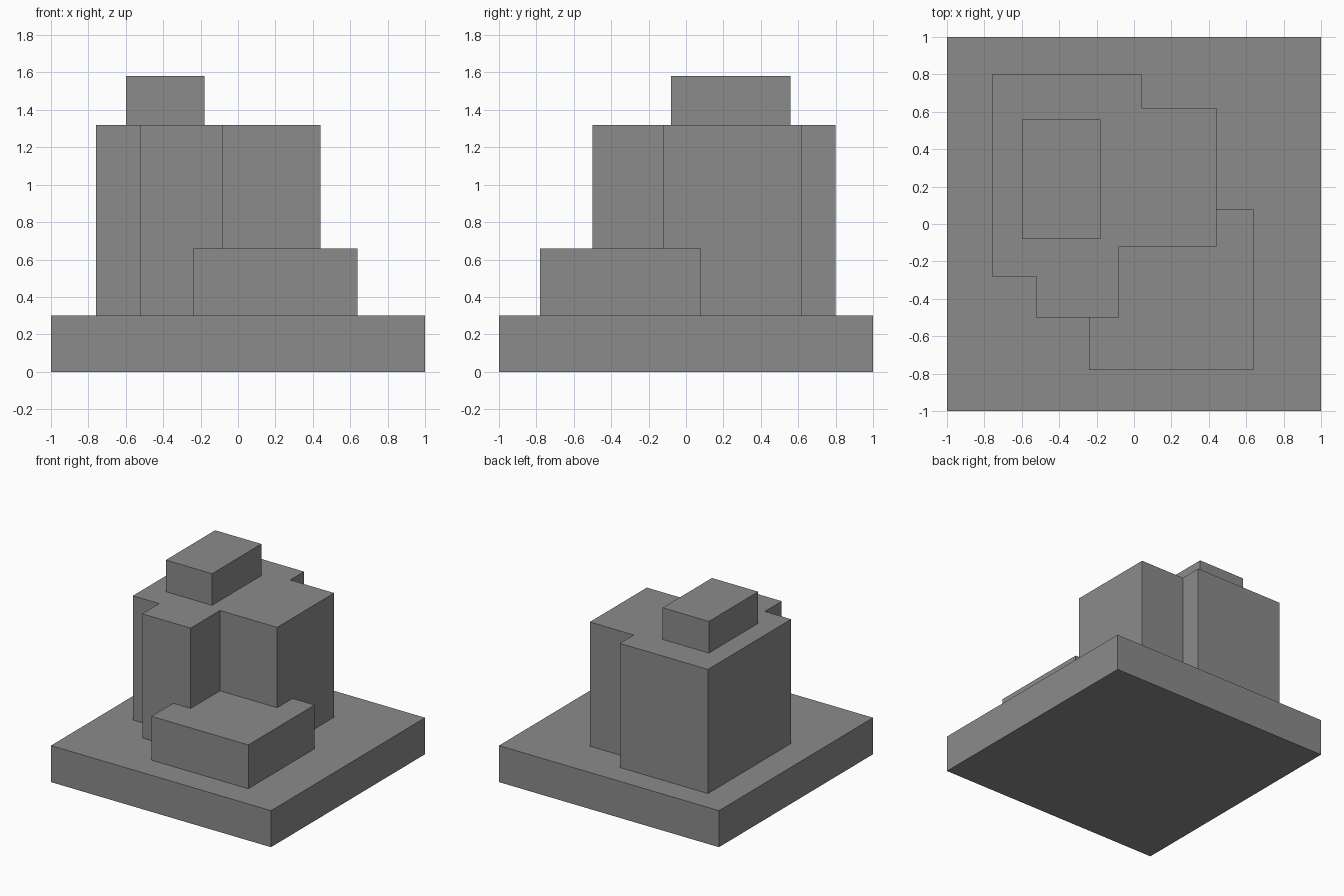
import bpy
import bmesh

cube = bpy.data.objects.get("Cube")
if cube:
    bpy.data.objects.remove(cube, do_unlink=True)

# One plain grey for the whole massing
GREY = (0.26, 0.26, 0.26, 1.0)
grey = bpy.data.materials.new("plain_grey")
grey.diffuse_color = GREY
grey.use_nodes = True
grey.node_tree.nodes["Principled BSDF"].inputs["Base Color"].default_value = GREY


def prism(name, outline, z0, z1):
    """Extrude a counter-clockwise floor plan from z0 up to z1."""
    bm = bmesh.new()
    floor = bm.faces.new([bm.verts.new((x, y, z0)) for x, y in outline])
    top = bmesh.ops.extrude_face_region(bm, geom=[floor], use_keep_orig=True)["geom"]
    verts = [v for v in top if isinstance(v, bmesh.types.BMVert)]
    bmesh.ops.translate(bm, verts=verts, vec=(0, 0, z1 - z0))
    bmesh.ops.recalc_face_normals(bm, faces=bm.faces)
    mesh = bpy.data.meshes.new(name)
    bm.to_mesh(mesh)
    bm.free()
    mesh.materials.append(grey)
    obj = bpy.data.objects.new(name, mesh)
    bpy.context.collection.objects.link(obj)
    return obj


def block(name, x0, x1, y0, y1, z0, z1):
    return prism(name, [(x0, y0), (x1, y0), (x1, y1), (x0, y1)], z0, z1)


# Square plinth
block("base", -1, 1, -1, 1, 0, 0.30)

# Tall main volume with stepped corners
prism("tower", [(-0.76, -0.28), (-0.52, -0.28), (-0.52, -0.50), (-0.08, -0.50),
                (-0.08, -0.12), (0.44, -0.12), (0.44, 0.62), (0.04, 0.62),
                (0.04, 0.80), (-0.76, 0.80)], 0.30, 1.32)

# Low wing wrapped around the front left corner of the tower
prism("wing", [(-0.24, -0.78), (0.64, -0.78), (0.64, 0.08), (0.44, 0.08),
               (0.44, -0.12), (-0.08, -0.12), (-0.08, -0.50), (-0.24, -0.50)],
      0.30, 0.66)

# Small block on the roof
block("roof_block", -0.60, -0.18, -0.08, 0.56, 1.32, 1.58)
